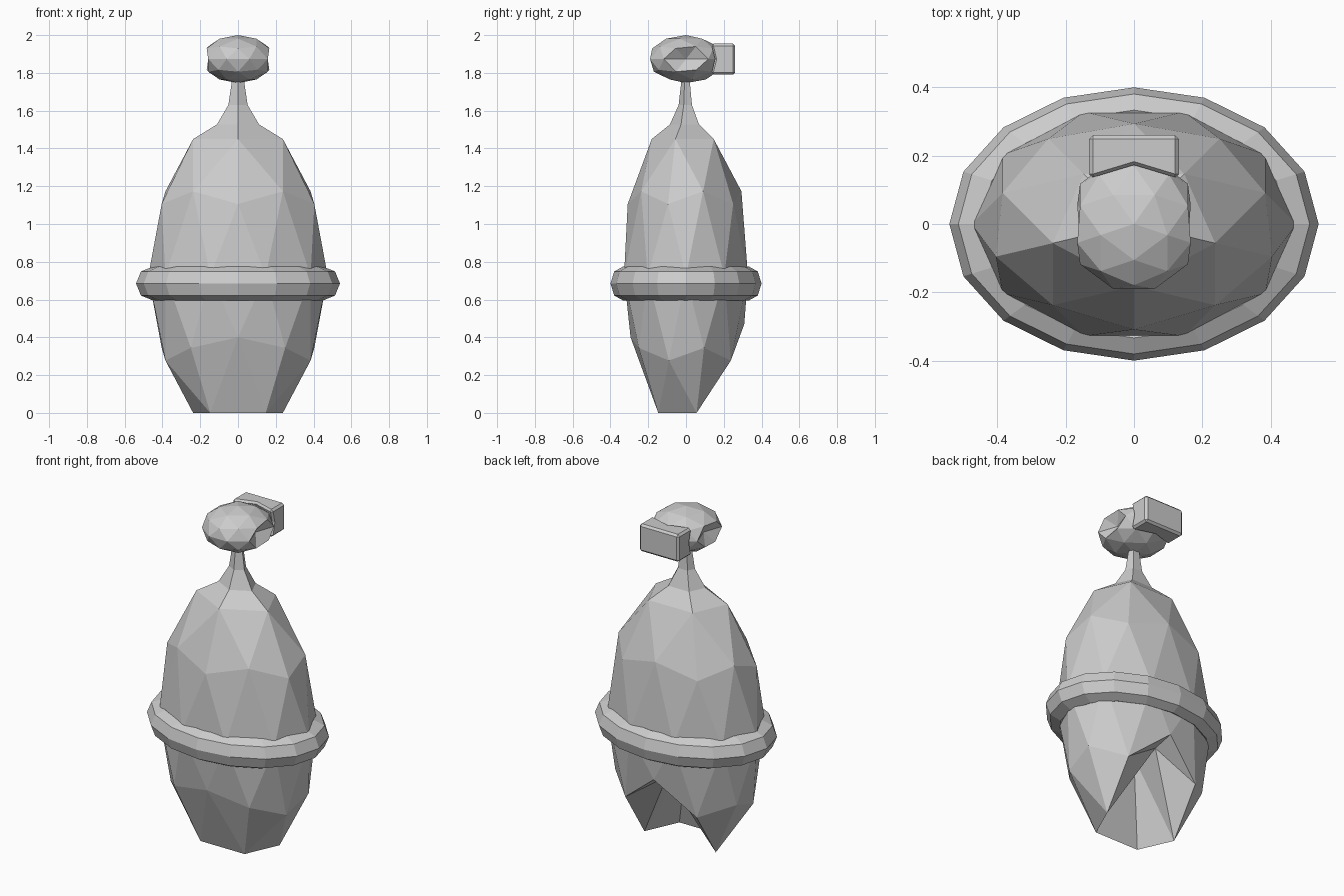
import bpy, bmesh
from math import pi
from mathutils import Matrix, Vector

if "Cube" in bpy.data.objects:
    bpy.data.objects.remove(bpy.data.objects["Cube"])


def finish(bm, name, loc=(0, 0, 0)):
    bmesh.ops.recalc_face_normals(bm, faces=bm.faces)
    me = bpy.data.meshes.new(name)
    bm.to_mesh(me)
    bm.free()
    ob = bpy.data.objects.new(name, me)
    ob.location = loc
    bpy.context.collection.objects.link(ob)
    return ob


def ico():
    # 80-face sphere, turned so it is symmetric left to right
    bm = bmesh.new()
    bmesh.ops.create_icosphere(bm, subdivisions=2, radius=1,
                               matrix=Matrix.Rotation(-pi / 2, 4, 'Z'))
    return bm


def nearest(bm, co):
    return min(bm.verts, key=lambda v: (v.co - Vector(co)).length)


# Body: stretched sphere with centre line raised to split the legs
bm = ico()
for v in bm.verts:
    v.co = (v.co.x * 0.475, v.co.y * 0.345, v.co.z * 0.852 + 0.725)
centre_line = {(0, -0.293, 0.278): 0.40, (0, 0, -0.127): 0.46,
               (0, 0.181, 0): 0.44, (0, 0.309, 0.344): 0.47}
raised = [(nearest(bm, co), z) for co, z in centre_line.items()]
for v, z in raised:
    v.co.z = z

# Neck: five-sided opening at the top drawn upward
bmesh.ops.delete(bm, geom=[nearest(bm, (0, 0, 1.577))], context='VERTS')
edges = [e for e in bm.edges if e.is_boundary]
ring = {v for e in edges for v in e.verts}
base = Vector((0, 0, 0))
previous = 1.0
for z, scale in ((1.527, 0.47), (1.63, 0.215), (1.75, 0.14), (1.83, 0.13)):
    geom = bmesh.ops.extrude_edge_only(bm, edges=edges)['geom']
    edges = [g for g in geom if isinstance(g, bmesh.types.BMEdge)]
    for v in (g for g in geom if isinstance(g, bmesh.types.BMVert)):
        f = scale / previous
        v.co = (v.co.x * f, v.co.y * f, z)
    previous = scale
bmesh.ops.contextual_create(bm, geom=edges)
for v in bm.verts:
    if v.co.z < 0.02:
        v.co.z = 0
finish(bm, "body")

# Head: flattened sphere with a dent in each side
bm = ico()
for side in (-1, 1):
    nearest(bm, (side, 0, 0)).co.x = side * 0.6
for v in bm.verts:
    v.co = (v.co.x * 0.195, v.co.y * 0.2, v.co.z * 0.127)
finish(bm, "head", (0, 0, 1.873))

# Belt: oval eight-sided ring
bpy.ops.mesh.primitive_torus_add(major_segments=16, minor_segments=8,
                                 major_radius=0.45, minor_radius=0.09,
                                 location=(0, 0, 0.685))
belt = bpy.context.object
belt.name = "belt_ring"
belt.scale = (1, 0.74, 1)

# Box on the back of the head, front hollowed along both middle lines
bm = bmesh.new()
bmesh.ops.create_cube(bm, size=1, matrix=Matrix.Diagonal((0.264, 0.13, 0.165, 1)))
for axis in ((1, 0, 0), (0, 0, 1)):
    bmesh.ops.bisect_plane(bm, geom=bm.verts[:] + bm.edges[:] + bm.faces[:],
                           plane_co=(0, 0, 0), plane_no=axis)
for v in bm.verts:
    if v.co.y < 0:
        v.co.y += 0.04 * (abs(v.co.x) < 0.01) + 0.02 * (abs(v.co.z) < 0.01)
box = finish(bm, "back_box", (0, 0.195, 1.873))
bevel = box.modifiers.new("bevel", 'BEVEL')
bevel.width = 0.012
bevel.segments = 1
bevel.limit_method = 'ANGLE'
bevel.angle_limit = 0.9
